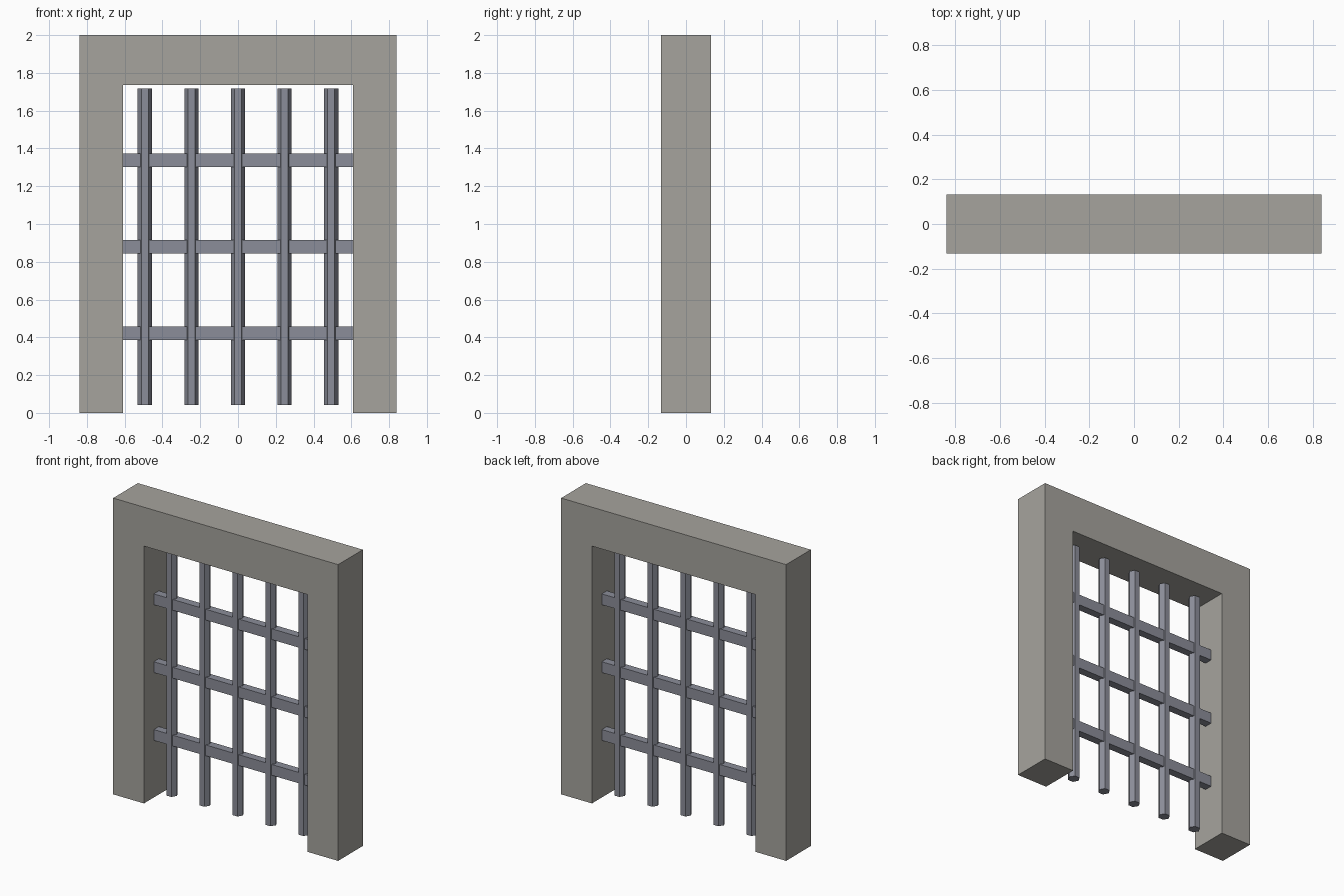
import bpy, bmesh, math
from mathutils import Matrix

if "Cube" in bpy.data.objects:
    bpy.data.objects.remove(bpy.data.objects["Cube"])


def add_object(name, bm, colour):
    bmesh.ops.recalc_face_normals(bm, faces=bm.faces)
    mesh = bpy.data.meshes.new(name)
    bm.to_mesh(mesh)
    bm.free()
    mesh.materials.append(colour)
    obj = bpy.data.objects.new(name, mesh)
    bpy.context.collection.objects.link(obj)
    return obj


def colour(name, rgb):
    mat = bpy.data.materials.new(name)
    mat.diffuse_color = (*rgb, 1)
    mat.use_nodes = True
    mat.node_tree.nodes["Principled BSDF"].inputs["Base Color"].default_value = mat.diffuse_color
    return mat


stone = colour("stone", (0.38, 0.37, 0.34))
iron = colour("iron", (0.26, 0.27, 0.32))

# Stone frame: doorway profile extruded through its depth
W, H, D = 0.84, 2.0, 0.132
IN, TOP = 0.61, 1.737
profile = [(-W, 0), (-IN, 0), (-IN, TOP), (IN, TOP),
           (IN, 0), (W, 0), (W, H), (-W, H)]
bm = bmesh.new()
face = bm.faces.new([bm.verts.new((x, -D, z)) for x, z in profile])
ext = bmesh.ops.extrude_face_region(bm, geom=[face], use_keep_orig=True)
moved = [g for g in ext["geom"] if isinstance(g, bmesh.types.BMVert)]
bmesh.ops.translate(bm, verts=moved, vec=(0, 2 * D, 0))
add_object("stone_frame", bm, stone)

# Upright hexagonal bars, corners pointing sideways
Z0, Z1 = 0.042, 1.717
for i in range(5):
    bm = bmesh.new()
    bmesh.ops.create_cone(bm, cap_ends=True, segments=6, radius1=0.038,
                          radius2=0.038, depth=Z1 - Z0)
    # turn so that a corner lies on the x axis
    v = bm.verts[:][0].co
    bm.transform(Matrix.Rotation(-math.atan2(v.y, v.x), 4, 'Z'))
    bar = add_object(f"upright_bar_{i + 1}", bm, iron)
    bar.location = ((i - 2) * 0.2465, 0, (Z0 + Z1) / 2)

# Flat crossbars between the jambs
for i in range(3):
    bm = bmesh.new()
    bmesh.ops.create_cube(bm, size=1, matrix=Matrix.Diagonal((2 * IN, 0.054, 0.073, 1)))
    bar = add_object(f"crossbar_{i + 1}", bm, iron)
    bar.location = (0, 0, 0.422 + i * 0.458)
